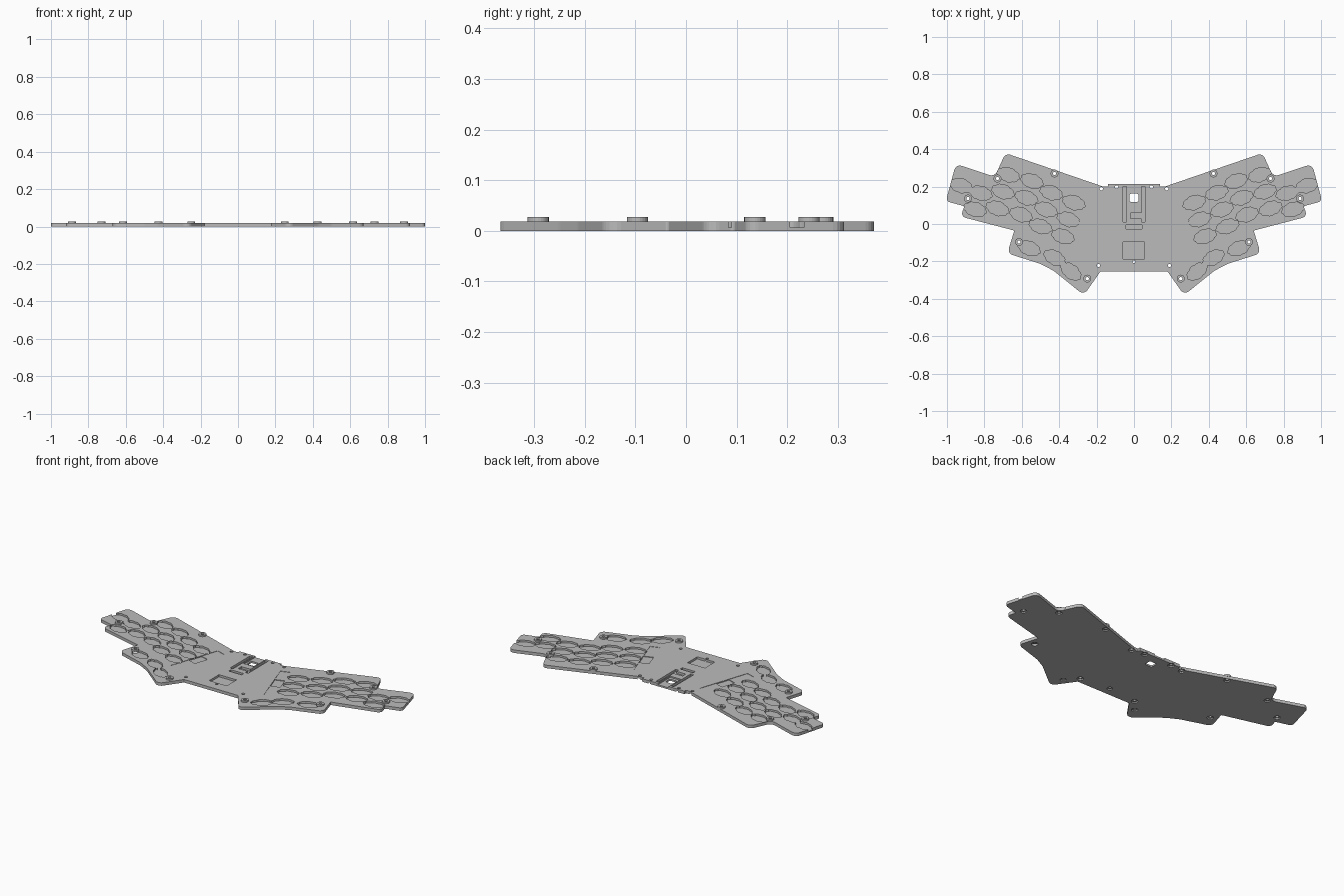
import bpy, bmesh
from math import cos, sin, pi, radians
from mathutils import Vector, Matrix

cube = bpy.data.objects.get("Cube")
if cube:
    bpy.data.objects.remove(cube)

THICK, BOSS_TOP = 0.018, 0.027
grey = bpy.data.materials.new("plain grey")
grey.use_nodes = True
grey.diffuse_color = (0.5, 0.5, 0.5, 1)
grey.node_tree.nodes["Principled BSDF"].inputs["Base Color"].default_value = (0.5, 0.5, 0.5, 1)


def rounded(corners, steps=6):
    """Turn (x, y, radius) corners into a filleted outline."""
    out = []
    for i, (x, y, r) in enumerate(corners):
        p = Vector((x, y))
        a = (Vector(corners[i - 1][:2]) - p).normalized()
        b = (Vector(corners[(i + 1) % len(corners)][:2]) - p).normalized()
        if r == 0:
            out.append(p)
            continue
        half = a.angle(b) / 2
        centre = p + (a + b).normalized() * r / sin(half)
        start = p + a * r * cos(half) / sin(half) - centre
        turn = start.angle_signed(p + b * r * cos(half) / sin(half) - centre)
        for k in range(steps + 1):
            out.append(centre + Matrix.Rotation(-turn * k / steps, 2) @ start)
    return out


def prism(bm, outline, low, high):
    """Extrude a closed outline between two heights."""
    face = bm.faces.new([bm.verts.new((p[0], p[1], low)) for p in outline])
    top = bmesh.ops.extrude_face_region(bm, geom=[face])["geom"]
    verts = [v for v in top if isinstance(v, bmesh.types.BMVert)]
    bmesh.ops.translate(bm, verts=verts, vec=(0, 0, high - low))


def box(bm, x0, x1, y0, y1, low, high=0.05):
    prism(bm, [(x0, y0), (x1, y0), (x1, y1), (x0, y1)], low, high)


def disc(x, y, r, n=24):
    return [(x + r * cos(2 * pi * k / n), y + r * sin(2 * pi * k / n)) for k in range(n)]


def cloud(x, y, angle, side):
    """Scalloped oblong pocket outline for one switch."""
    n, out = 72, []
    for k in range(n):
        t = 2 * pi * k / n
        s = 1 + 0.1 * abs(sin(4.5 * t)) - 0.05
        px, py = 0.061 * s * cos(t), 0.03 * s * sin(t) * (1.1 - 0.1 * cos(2 * t))
        a = radians(angle)
        out.append((side * (x + px * cos(a) - py * sin(a)), y + px * sin(a) + py * cos(a)))
    return out


def make(name, bm):
    bmesh.ops.recalc_face_normals(bm, faces=bm.faces)
    mesh = bpy.data.meshes.new(name)
    bm.to_mesh(mesh)
    bm.free()
    mesh.materials.append(grey)
    obj = bpy.data.objects.new(name, mesh)
    bpy.context.collection.objects.link(obj)
    return obj


def carve(obj, cutter):
    mod = obj.modifiers.new("carve", 'BOOLEAN')
    mod.operation, mod.solver, mod.object = 'DIFFERENCE', 'EXACT', cutter
    mod.use_self = True
    cutter.hide_render = True


# Plate outline: one half, mirrored across the middle
half = [(0.18, -0.255, 0), (0.268, -0.38, 0.03), (0.43, -0.25, 0.1), (0.5, -0.213, 0.08),
        (0.677, -0.157, 0.03), (0.64, -0.035, 0.006), (0.927, 0.04, 0.025), (0.907, 0.095, 0.008),
        (1.006, 0.122, 0.022), (0.952, 0.321, 0.03), (0.745, 0.252, 0.035), (0.687, 0.379, 0.03),
        (0.165, 0.2, 0), (0.14, 0.2, 0), (0.14, 0.215, 0)]
bm = bmesh.new()
prism(bm, rounded(half + [(-x, y, r) for x, y, r in reversed(half)]), 0, THICK)
plate = make("base_plate", bm)

# Raised screw standoffs
posts = [(0.425, 0.27), (0.73, 0.243), (0.888, 0.136), (0.615, -0.096), (0.25, -0.292)]
bm = bmesh.new()
for x, y in posts:
    for side in (1, -1):
        prism(bm, disc(side * x, y, 0.021), THICK - 0.004, BOSS_TOP)
standoffs = make("standoffs", bm)

# Screw holes with countersunk undersides
holes = posts + [(0.175, 0.188), (0.093, 0.198), (0.19, -0.222)]
bm, sinks = bmesh.new(), bmesh.new()
for x, y in holes:
    for side in (1, -1):
        prism(bm, disc(side * x, y, 0.009), -0.02, 0.05)
        prism(sinks, disc(side * x, y, 0.018), -0.02, 0.007)
prism(bm, disc(0, -0.202, 0.008), -0.02, 0.05)
prism(sinks, disc(0, -0.202, 0.016), -0.02, 0.007)
# Button opening through the plate
prism(bm, rounded([(-0.024, 0.118, 0.01), (0.024, 0.118, 0.01),
                   (0.024, 0.162, 0.01), (-0.024, 0.162, 0.01)]), -0.02, 0.05)
hole_cutter = make("hole_cutter", bm)
sink_cutter = make("countersink_cutter", sinks)

# Switch pockets: staggered columns of three, an outer pair, a corner and thumbs
spots = [(x - 0.029 * k, y + 0.09 * k, 18) for k in range(3)
         for x, y in ((0.73, 0.083), (0.604, 0.05), (0.5, -0.013), (0.38, -0.066))]
spots += [(0.85, 0.078, 15), (0.82, 0.165, 15), (0.925, 0.205, 15)]
spots += [(0.56, -0.13, 20), (0.425, -0.18, 28), (0.337, -0.254, 38)]
bm = bmesh.new()
for x, y, angle in spots:
    for side in (1, -1):
        prism(bm, cloud(x, y, angle, side), 0.007, 0.05)
switch_cutter = make("switch_cutter", bm)

# Slanted shallow recesses beside the centre, and the controller pockets
bm = bmesh.new()
for s in (1, -1):
    prism(bm, [(s * 0.187, 0.135), (s * 0.29, -0.17), (s * 0.345, -0.152), (s * 0.242, 0.153)],
          THICK - 0.002, 0.05)
    prism(bm, [(s * 0.222, 0.032), (s * 0.25, -0.05), (s * 0.305, -0.032), (s * 0.277, 0.05)],
          THICK - 0.006, 0.05)
    box(bm, min(s * 0.041, s * 0.06), max(s * 0.041, s * 0.06), 0.01, 0.2, 0.004)
box(bm, -0.035, 0.035, 0.1, 0.22, 0.01)
box(bm, -0.02, 0.05, 0.03, 0.06, 0.005)
box(bm, -0.043, 0.043, -0.026, -0.006, 0.004)
box(bm, -0.06, 0.057, -0.188, -0.095, 0.005)
pocket_cutter = make("pocket_cutter", bm)

for cutter in (switch_cutter, pocket_cutter, sink_cutter, hole_cutter):
    carve(plate, cutter)
carve(standoffs, hole_cutter)

# Bake the cuts and drop the cutters
bpy.context.view_layer.update()
graph = bpy.context.evaluated_depsgraph_get()
baked = {o: bpy.data.meshes.new_from_object(o.evaluated_get(graph)) for o in (plate, standoffs)}
for obj, mesh in baked.items():
    obj.modifiers.clear()
    obj.data = mesh
for cutter in (switch_cutter, pocket_cutter, sink_cutter, hole_cutter):
    bpy.data.objects.remove(cutter)
